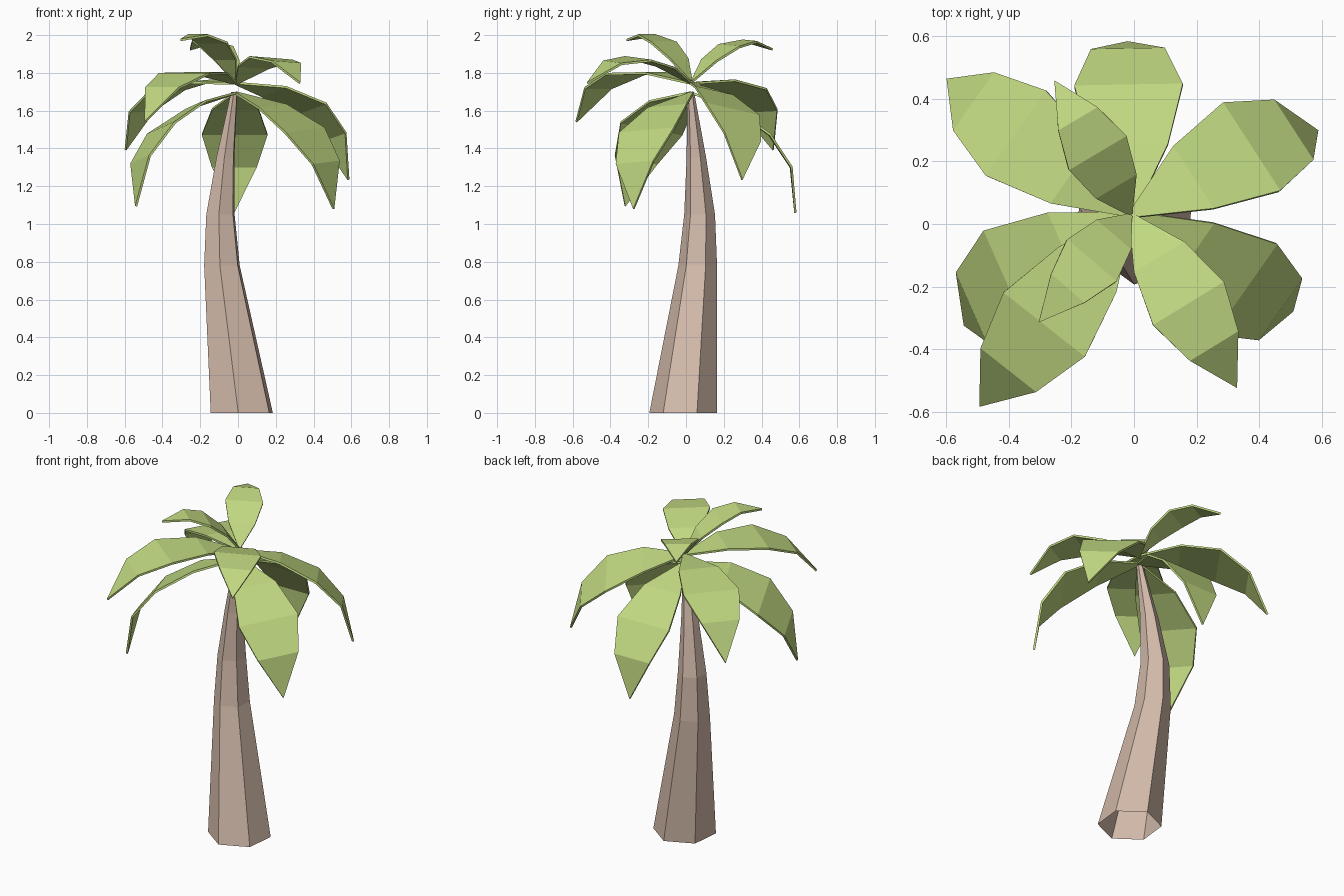
import bpy, bmesh
from math import radians, cos, sin
from mathutils import Vector, Matrix

if "Cube" in bpy.data.objects:
    bpy.data.objects.remove(bpy.data.objects["Cube"])


def material(name, rgb):
    m = bpy.data.materials.new(name)
    m.diffuse_color = (*rgb, 1)
    m.use_nodes = True
    m.node_tree.nodes["Principled BSDF"].inputs["Base Color"].default_value = m.diffuse_color
    return m


def make_object(name, bm, mat):
    me = bpy.data.meshes.new(name)
    bm.to_mesh(me)
    bm.free()
    me.materials.append(mat)
    ob = bpy.data.objects.new(name, me)
    bpy.context.collection.objects.link(ob)
    return ob


BARK = material("bark", (0.66, 0.50, 0.41))
GREEN = material("leaf_green", (0.53, 0.69, 0.22))

# Trunk: six-sided bent tube, open at the bottom; rows are x, y, z, radius
RINGS = [(0.02, -0.015, 0, 0.18), (-0.085, 0.062, 0.78, 0.103),
         (-0.093, 0.072, 1.05, 0.082), (-0.067, 0.055, 1.35, 0.052),
         (-0.02, 0.025, 1.70, 0.018)]
bm = bmesh.new()
loops = []
for x, y, z, r in RINGS:
    angles = [radians(24 + 60 * i) for i in range(6)]
    loops.append([bm.verts.new((x + r * cos(a), y + r * sin(a), z)) for a in angles])
for lo, hi in zip(loops, loops[1:]):
    for i in range(6):
        j = (i + 1) % 6
        bm.faces.new((lo[i], lo[j], hi[j], hi[i]))
bm.faces.new(loops[-1])
make_object("trunk", bm, BARK)

# Shared leaf shape: distance along chord, height above chord, half width
PROFILE = [(0, 0, 0.012), (0.25, 0.135, 0.145), (0.52, 0.2, 0.205), (0.765, 0.168, 0.14)]


def leaf(name, tip, base_z, roll):
    base = Vector((-0.01, 0.03, base_z))
    chord = Vector(tip) - base
    size = chord.length
    along = chord.normalized()
    left = Vector((0, 0, 1)).cross(along).normalized()
    up = along.cross(left)
    turn = Matrix.Rotation(radians(-roll), 3, along)
    left, up = turn @ left, turn @ up
    bm = bmesh.new()
    pairs = []
    for d, h, w in PROFILE:
        c = base + (along * d + up * h) * size
        pairs.append([bm.verts.new(c + left * s * w * size) for s in (1, -1)])
    for (l0, r0), (l1, r1) in zip(pairs, pairs[1:]):
        bm.faces.new((l0, r0, r1, l1))
    end = bm.verts.new(tip)
    bm.faces.new((pairs[-1][0], pairs[-1][1], end))
    ob = make_object(name, bm, GREEN)
    thick = ob.modifiers.new("thickness", "SOLIDIFY")
    thick.thickness = 0.012
    thick.offset = -1


# Leaves: tip position, height of the base, sideways roll (positive leans left)
LEAVES = [
    ((0.59, 0.30, 1.235), 1.75, 14), ((-0.02, 0.585, 1.06), 1.70, 0),
    ((-0.60, 0.465, 1.395), 1.75, 3), ((-0.255, 0.46, 1.93), 1.76, -3),
    ((-0.305, -0.315, 1.98), 1.76, 0), ((0.33, -0.525, 1.75), 1.75, 4),
    ((0.51, -0.28, 1.08), 1.70, -6), ((-0.545, -0.325, 1.095), 1.70, -14),
    ((-0.495, -0.585, 1.545), 1.75, 0)]
for n, spec in enumerate(LEAVES, 1):
    leaf(f"leaf_{n}", *spec)
